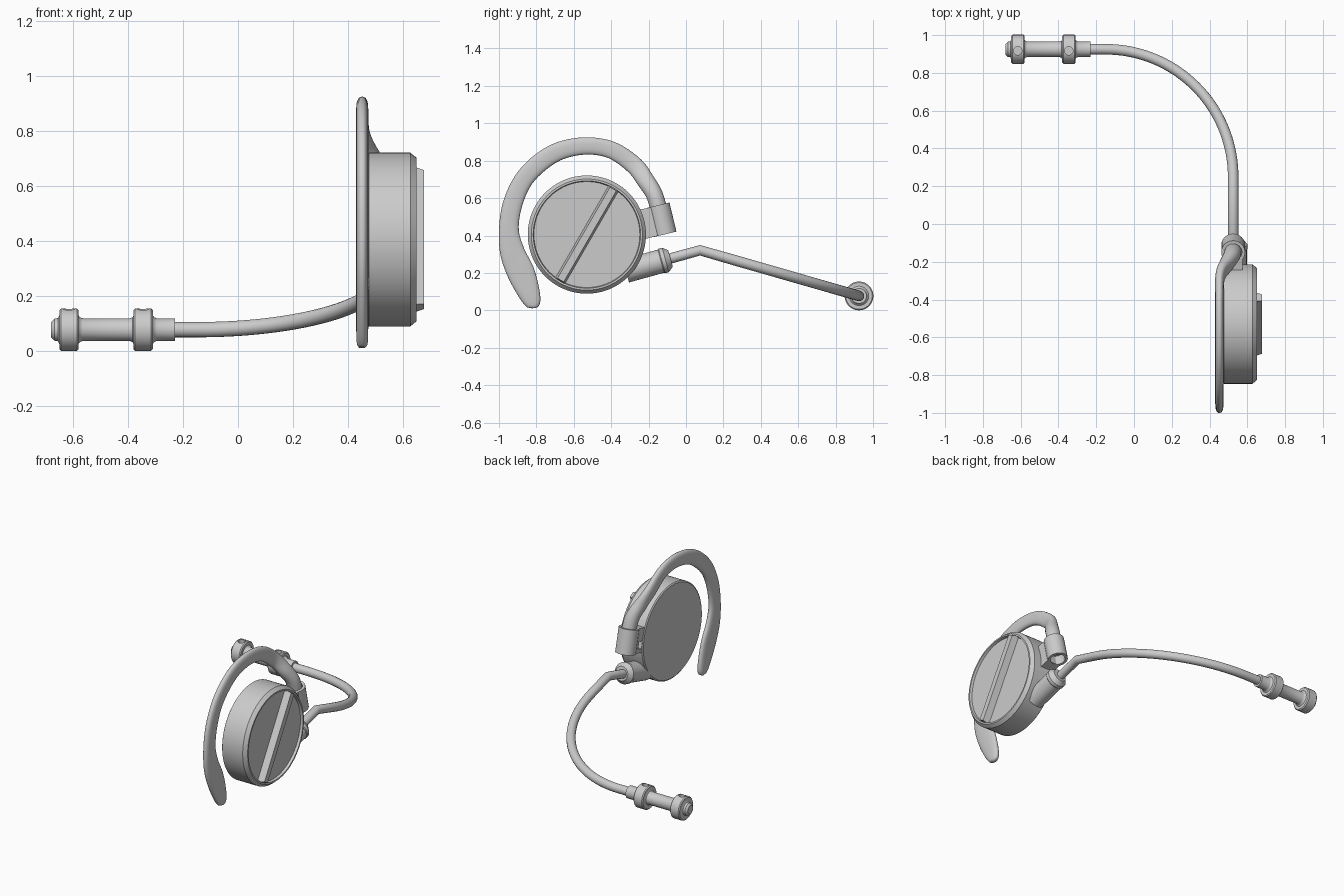
import bpy, bmesh, math
from mathutils import Vector, Matrix

if "Cube" in bpy.data.objects:
    bpy.data.objects.remove(bpy.data.objects["Cube"])


def finish(bm, name, angle=35):
    bmesh.ops.remove_doubles(bm, verts=bm.verts, dist=1e-5)
    bmesh.ops.recalc_face_normals(bm, faces=bm.faces)
    me = bpy.data.meshes.new(name)
    bm.to_mesh(me)
    bm.free()
    ob = bpy.data.objects.new(name, me)
    bpy.context.collection.objects.link(ob)
    smooth(ob, angle)
    return ob


def smooth(ob, angle=35):
    for p in ob.data.polygons:
        p.use_smooth = True
    ob.data.set_sharp_from_angle(angle=math.radians(angle))


def skin(bm, rings):
    for a, b in zip(rings, rings[1:]):
        n = len(a)
        for i in range(n):
            bm.faces.new((a[i], a[(i + 1) % n], b[(i + 1) % n], b[i]))


def lathe(name, profile, origin, axis, n=48):
    """Revolve (distance along axis, radius) points around an axis."""
    bm = bmesh.new()
    m = Matrix.Translation(origin) @ Vector(axis).to_track_quat('Z', 'Y').to_matrix().to_4x4()
    rings = [[bm.verts.new(m @ Vector((r * math.cos(2 * math.pi * i / n),
                                       r * math.sin(2 * math.pi * i / n), t)))
              for i in range(n)] for t, r in profile]
    skin(bm, rings)
    return finish(bm, name)


def block(name, centre, size, tilt, top_scale=1.0):
    """Box tilted about x; its +x side can be narrowed into a bevelled ridge."""
    bm = bmesh.new()
    bmesh.ops.create_cube(bm, size=1)
    for v in bm.verts:
        inset = (1 - top_scale) * size[1] / 2 if v.co.x > 0 else 0
        v.co = Vector((v.co.x * size[0],
                       v.co.y * (size[1] - 2 * inset),
                       v.co.z * (size[2] - 2 * inset)))
    bm.transform(Matrix.Translation(centre) @ Matrix.Rotation(tilt, 4, 'X'))
    return finish(bm, name)


def cut(ob, cutter):
    cutter.hide_render = True
    mod = ob.modifiers.new("cut", 'BOOLEAN')
    mod.operation, mod.object, mod.solver = 'DIFFERENCE', cutter, 'EXACT'
    bpy.context.view_layer.objects.active = ob
    bpy.ops.object.modifier_apply(modifier=mod.name)
    bpy.data.objects.remove(cutter)
    smooth(ob)


# Round earpiece with chamfered rim and recessed outer face
EAR = Vector((0, -0.53, 0.405))
lathe("earpiece", [(0.47, 0), (0.47, 0.308), (0.476, 0.316), (0.627, 0.316),
                   (0.65, 0.297), (0.65, 0.287), (0.634, 0.283), (0.634, 0)],
      EAR, (1, 0, 0), 96)

# Diagonal raised bar on the outer face
block("face_bar", EAR + Vector((0.653, 0, 0)), (0.048, 0.062, 0.585),
      math.radians(-30), 0.62)

# Ear hook: y, z, half width, x centre, half thickness
HOOK = [(-.812, .012, .012, .452, .012), (-.816, .03, .038, .452, .02),
        (-.838, .09, .058, .452, .022), (-.882, .20, .073, .452, .022),
        (-.928, .31, .066, .452, .022), (-.947, .43, .053, .452, .022),
        (-.928, .565, .052, .452, .022), (-.871, .694, .05, .452, .022),
        (-.78, .79, .05, .452, .022), (-.668, .855, .048, .452, .022),
        (-.528, .879, .046, .452, .022), (-.394, .855, .046, .452, .022),
        (-.276, .774, .048, .457, .026), (-.212, .688, .047, .492, .04),
        (-.169, .618, .045, .517, .045), (-.142, .527, .045, .525, .045),
        (-.128, .47, .045, .525, .045)]


def spline(pts, steps):
    out = []
    for i in range(len(pts) - 1):
        p = [pts[max(0, min(len(pts) - 1, i + k))] for k in (-1, 0, 1, 2)]
        for s in range(steps):
            t = s / steps
            out.append([0.5 * (2 * b + (c - a) * t + (2 * a - 5 * b + 4 * c - d) * t * t
                               + (3 * b - a - 3 * c + d) * t ** 3)
                        for a, b, c, d in zip(*p)])
    return out + [list(pts[-1])]


bm = bmesh.new()
path, rings, N = spline(HOOK, 6), [], 28
for i, (y, z, w, x, th) in enumerate(path):
    a, b = path[max(i - 1, 0)], path[min(i + 1, len(path) - 1)]
    tan = Vector((0, b[0] - a[0], b[1] - a[1])).normalized()
    side = Vector((0, -tan.z, tan.y))
    power = 2 / (2 + 0.8 * max(0, 1 - th / w))
    ring = []
    for k in range(N):
        c, s = math.cos(2 * math.pi * k / N), math.sin(2 * math.pi * k / N)
        u = math.copysign(abs(c) ** power, c) * w
        v = math.copysign(abs(s) ** power, s) * th
        ring.append(bm.verts.new(Vector((x + v, y, z)) + side * u))
    rings.append(ring)
skin(bm, rings)
bm.faces.new(rings[0])
bm.faces.new(rings[-1])
finish(bm, "ear_hook", 50)

# Hollow sleeve holding the hook, and its bracket onto the earpiece
TILT = math.radians(13.5)
down = Vector((0, math.sin(TILT), -math.cos(TILT)))
inward = Vector((0, -math.cos(TILT), -math.sin(TILT)))
SLEEVE = Vector((0.525, -0.131, 0.484))
lathe("hook_sleeve", [(-.08, .046), (-.08, .063), (.08, .063), (.08, .046), (-.08, .046)],
      SLEEVE, down)
bracket = block("sleeve_bracket", SLEEVE + inward * 0.085, (0.1, 0.09, 0.158), TILT)
cut(bracket, block("bracket_pocket", SLEEVE + inward * 0.075 + down * 0.03 - Vector((0.05, 0, 0)),
                   (0.1, 0.036, 0.05), TILT))

# Socket where the boom leaves the earpiece
lathe("boom_socket", [(-.23, 0), (-.23, .064), (-.035, .064), (-.03, .068), (-.01, .068),
                      (.018, .045), (.018, 0)],
      (0.533, -0.1, 0.272), (0, math.cos(0.27), math.sin(0.27)))

# Boom: short rise, a kink, then a quarter circle that slopes down
MIC_Y, MIC_Z = 0.925, 0.077
pts = [(0.525, -0.12, 0.267), (0.525, 0.075, 0.321)]


def boom_z(y):
    return 0.321 + (MIC_Z - 0.321) * (y - 0.075) / (MIC_Y - 0.075)


for i in range(37):
    a = math.pi / 2 * i / 36
    y = 0.25 + (MIC_Y - 0.25) * math.sin(a)
    pts.append((-0.15 + 0.675 * math.cos(a), y, boom_z(y)))
pts.append((-0.25, MIC_Y, MIC_Z))
cu = bpy.data.curves.new("boom", 'CURVE')
cu.dimensions = '3D'
cu.bevel_depth, cu.bevel_resolution, cu.use_fill_caps = 0.028, 6, True
sp = cu.splines.new('POLY')
sp.points.add(len(pts) - 1)
for p, co in zip(sp.points, pts):
    p.co = (*co, 1)
bpy.context.collection.objects.link(bpy.data.objects.new("boom", cu))

# Microphone capsule with two collars
prof = [(-.68, 0), (-.68, .028), (-.668, .04), (-.655, .042)]
for x0 in (-.65, -.38):
    prof += [(x0 - .004, .045), (x0, .052), (x0, .071), (x0 + .006, .077),
             (x0 + .064, .077), (x0 + .07, .071), (x0 + .07, .052),
             (x0 + .075, .045), (x0 + .085, .041)]
    if x0 < -.5:
        prof.append((-.395, .041))
prof += [(-.23, .041), (-.23, 0)]
mic = lathe("microphone", prof, (0, MIC_Y, MIC_Z), (1, 0, 0))

# Small sound holes on top of the collars
for x in (-.615, -.345):
    cut(mic, lathe("sound_hole", [(0, 0), (0, .022), (.06, .022), (.06, 0)],
                   (x, MIC_Y - 0.008, MIC_Z + .05), (0, 0, 1), 24))
